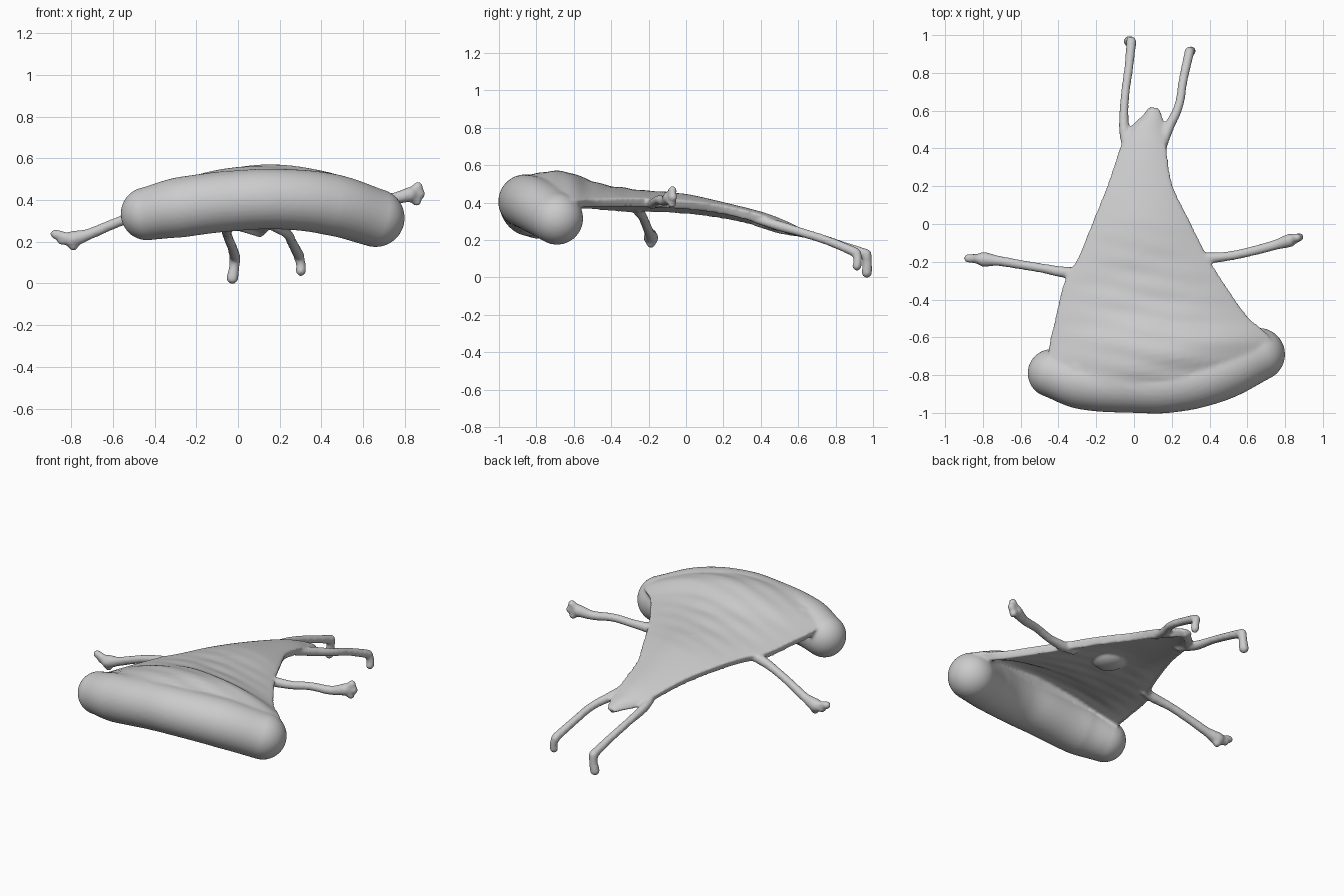
import bpy, bmesh, math
from mathutils import Vector

if "Cube" in bpy.data.objects:
    bpy.data.objects.remove(bpy.data.objects["Cube"])

parts = []


def tube(name, pts):
    """Smooth tapered tube with rounded ends; pts = (x, y, z, radius)."""
    cu = bpy.data.curves.new(name, 'CURVE')
    cu.dimensions = '3D'
    cu.bevel_depth = 1.0
    cu.bevel_resolution = 14
    cu.resolution_u = 16
    cu.use_fill_caps = True
    sp = cu.splines.new('BEZIER')
    sp.bezier_points.add(len(pts) - 1)
    for b, p in zip(sp.bezier_points, pts):
        b.co = p[:3]
        b.radius = p[3]
        b.handle_left_type = b.handle_right_type = 'AUTO'
    ob = bpy.data.objects.new(name, cu)
    bpy.context.collection.objects.link(ob)
    bpy.ops.object.select_all(action='DESELECT')
    ob.select_set(True)
    bpy.context.view_layer.objects.active = ob
    bpy.ops.object.convert(target='MESH')
    parts.append(bpy.context.object)
    for p in (pts[0], pts[-1]):
        ball(name + "_end", p[:3], (p[3],) * 3)


def ball(name, loc, scale):
    bpy.ops.mesh.primitive_uv_sphere_add(segments=48, ring_count=28, location=loc)
    ob = bpy.context.object
    ob.name = name
    ob.scale = scale
    parts.append(ob)


def catmull(a, b, c, d, t):
    return 0.5 * (2 * b + (c - a) * t + (2 * a - 5 * b + 4 * c - d) * t * t
                  + (3 * b - a - 3 * c + d) * t ** 3)


# front roll
tube("front_roll", [(-.435, -.79, .335, .128), (-.28, -.835, .365, .145), (0, -.855, .398, .145),
                    (.2, -.853, .405, .145), (.45, -.79, .378, .148), (.66, -.69, .315, .14)])
# filler that softens the groove between roll and sheet
tube("roll_blend", [(-.3, -.76, .445, .05), (.1, -.77, .495, .05),
                    (.4, -.735, .462, .055), (.655, -.645, .385, .06)])

# draped sheet: left edge, middle and right edge of each row
rows = [((-.42, -.79, .435), (.10, -.87, .52), (.64, -.73, .43)),
        ((-.445, -.68, .40), (.16, -.66, .543), (.715, -.62, .395)),
        ((-.41, -.50, .385), (.10, -.50, .487), (.60, -.50, .395)),
        ((-.36, -.30, .37), (.06, -.32, .45), (.46, -.30, .40)),
        ((-.29, -.18, .37), (.05, -.16, .435), (.37, -.15, .395)),
        ((-.215, 0, .36), (.05, 0, .42), (.295, 0, .385)),
        ((-.135, .2, .335), (.04, .2, .375), (.20, .2, .36)),
        ((-.065, .4, .29), (.05, .4, .325), (.165, .4, .31)),
        ((-.02, .48, .26), (.065, .51, .285), (.155, .48, .275)),
        ((.05, .55, .24), (.095, .565, .26), (.14, .555, .25)),
        ((.092, .605, .23), (.105, .61, .235), (.12, .605, .23))]
rows = [[Vector(p) for p in r] for r in rows]
N, STEPS = 24, 8
bm = bmesh.new()
grid = []
for i in range(len(rows) - 1):
    ks = [max(i - 1, 0), i, i + 1, min(i + 2, len(rows) - 1)]
    for s in range(STEPS + (i == len(rows) - 2)):
        l, m, r = (catmull(*[rows[k][j] for k in ks], s / STEPS) for j in range(3))
        line = []
        for u in range(N + 1):
            t = u / N
            p = l * (2 * (t - .5) * (t - 1)) + m * (4 * t * (1 - t)) + r * (2 * t * (t - .5))
            # soft cross folds, fading to the tail
            fade = max(0, min(1, (.1 - p.y) / .5)) * math.sin(math.pi * t)
            p.z += .003 * fade * (math.sin(p.y * 55 + 2.5 * math.sin(4 * p.x) + p.x * 3)
                                  + .6 * math.sin(p.y * 31 - p.x * 9))
            line.append(bm.verts.new(p))
        grid.append(line)
for a, b in zip(grid, grid[1:]):
    for u in range(N):
        bm.faces.new((a[u], a[u + 1], b[u + 1], b[u]))
bmesh.ops.recalc_face_normals(bm, faces=bm.faces)
me = bpy.data.meshes.new("sheet")
bm.to_mesh(me)
bm.free()
sheet = bpy.data.objects.new("sheet", me)
bpy.context.collection.objects.link(sheet)
mod = sheet.modifiers.new("thickness", 'SOLIDIFY')
mod.thickness = .05
mod.offset = 0
bpy.ops.object.select_all(action='DESELECT')
sheet.select_set(True)
bpy.context.view_layer.objects.active = sheet
bpy.ops.object.modifier_apply(modifier="thickness")
parts.append(sheet)

# small lump under the belly
ball("belly_lump", (.05, -.16, .415), (.09, .1, .045))

# back legs with hanging feet
tube("left_leg", [(-.035, .37, .297, .022), (-.052, .5, .262, .028), (-.05, .65, .23, .023),
                  (-.025, .85, .165, .024), (-.015, .955, .128, .027)])
tube("left_foot", [(-.015, .964, .125, .028), (-.018, .969, .08, .025), (-.027, .967, .026, .029)])
tube("right_leg", [(.14, .37, .312, .022), (.18, .5, .275, .028), (.235, .62, .24, .024),
                   (.26, .76, .195, .024), (.292, .905, .135, .026)])
tube("right_foot", [(.292, .912, .13, .026), (.302, .918, .09, .023), (.302, .914, .06, .025)])

# arms with short stubby fingers
arms = {"left": ([(-.29, -.25, .37, .022), (-.36, -.255, .36, .03), (-.48, -.235, .33, .025),
                  (-.6, -.215, .285, .025), (-.72, -.195, .235, .027), (-.795, -.187, .212, .04)],
                 [(-.877, -.182, .237), (-.845, -.18, .208), (-.79, -.187, .18)]),
        "right": ([(.31, -.18, .39, .022), (.39, -.18, .395, .03), (.5, -.17, .40, .025),
                   (.62, -.145, .415, .025), (.75, -.11, .41, .027), (.825, -.087, .427, .036)],
                  [(.864, -.072, .465), (.876, -.07, .43), (.857, -.075, .395)])}
for side, (pts, tips) in arms.items():
    tube(side + "_arm", pts)
    x, y, z, r = pts[-1]
    for k, tip in enumerate(tips):
        tube(f"{side}_finger_{k}", [(x, y, z, .024), (*tip, .024)])

# fuse everything into one soft skin
bpy.ops.object.select_all(action='DESELECT')
for ob in parts:
    ob.select_set(True)
bpy.context.view_layer.objects.active = sheet
bpy.ops.object.join()
sheet.name = "draped_body"
mod = sheet.modifiers.new("fuse", 'REMESH')
mod.mode = 'VOXEL'
mod.voxel_size = .009
mod.use_smooth_shade = True
mod = sheet.modifiers.new("soften", 'SMOOTH')
mod.factor = .5
mod.iterations = 9
